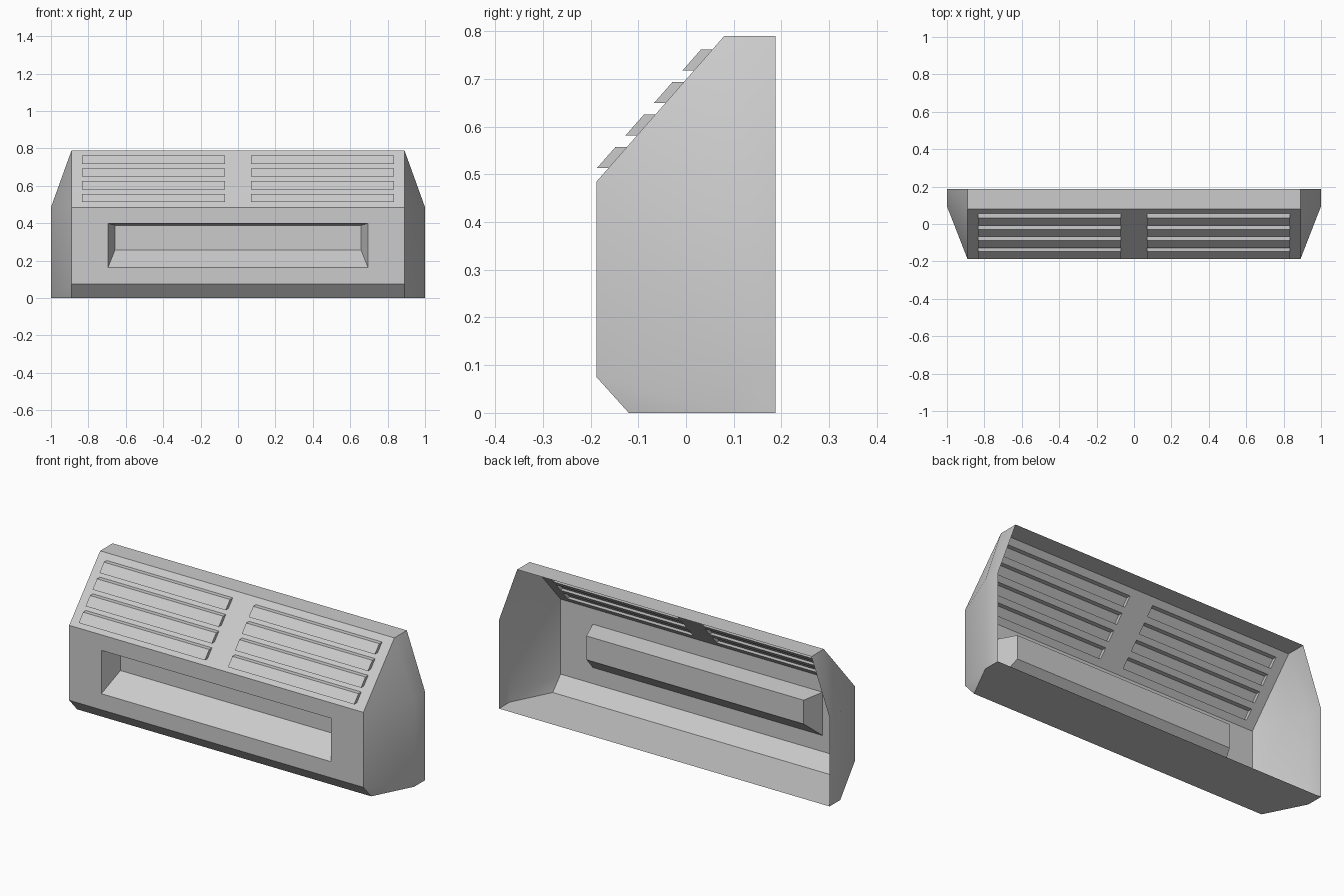
import bpy, bmesh, math
from mathutils import Vector

if "Cube" in bpy.data.objects:
    bpy.data.objects.remove(bpy.data.objects["Cube"])

BACK, FRONT, KNEE = 0.1875, -0.1875, 0.095   # y positions
Z1, Z2, TOP = 0.075, 0.485, 0.79             # chamfer, slope start, top
TOP_Y = 0.08


def slope_y(z):
    return FRONT + max(0, z - Z2) * (TOP_Y - FRONT) / (TOP - Z2)


def make(name, faces, ref, sign=1, smooth=False):
    """Object from polygons, normals turned away from (or towards) ref."""
    bm = bmesh.new()
    for pts in faces:
        bm.faces.new([bm.verts.new(p) for p in pts])
    bmesh.ops.remove_doubles(bm, verts=bm.verts[:], dist=1e-5)
    bm.normal_update()
    for f in bm.faces:
        if sign * f.normal.dot(f.calc_center_median() - Vector(ref)) < 0:
            f.normal_flip()
    me = bpy.data.meshes.new(name)
    bm.to_mesh(me)
    bm.free()
    ob = bpy.data.objects.new(name, me)
    bpy.context.collection.objects.link(ob)
    if smooth:
        bpy.ops.object.select_all(action='DESELECT')
        bpy.context.view_layer.objects.active = ob
        ob.select_set(True)
        bpy.ops.object.shade_smooth_by_angle(angle=math.radians(30))
    return ob


def grid(xs, zs, hole):
    """Panel of cells on the front/slope surface, leaving holes."""
    return [[(xs[i], slope_y(zs[j]), zs[j]), (xs[i + 1], slope_y(zs[j]), zs[j]),
             (xs[i + 1], slope_y(zs[j + 1]), zs[j + 1]), (xs[i], slope_y(zs[j + 1]), zs[j + 1])]
            for i in range(len(xs) - 1) for j in range(len(zs) - 1) if not hole(i, j)]


def frustum(a, b):
    """Side walls between loops a and b, plus cap on b."""
    n = len(a)
    return [[a[i], a[(i + 1) % n], b[(i + 1) % n], b[i]] for i in range(n)] + [b]


CENTRE = (0, 0.1, 0.35)

# Side panels, each folded from back edge to front corner
for s, side in ((-1, "left_side"), (1, "right_side")):
    rings = [[(s, BACK, z), (s, KNEE, z), (s * 0.89, y, z)]
             for z, y in ((0, -0.12), (Z1, FRONT), (Z2, FRONT))]
    faces = [[a[i], a[i + 1], b[i + 1], b[i]]
             for a, b in zip(rings, rings[1:]) for i in range(2)]
    t_back, t_front = (s * 0.89, BACK, TOP), (s * 0.89, TOP_Y, TOP)
    r = rings[2]
    faces += [[r[0], r[1], t_front, t_back], [r[1], r[2], t_front]]
    make(side, faces, CENTRE, smooth=True)

# Floor, bottom chamfer and top strip
make("floor", [[(-1, BACK, 0), (-1, KNEE, 0), (-0.89, -0.12, 0),
                (0.89, -0.12, 0), (1, KNEE, 0), (1, BACK, 0)]], CENTRE)
make("bottom_chamfer", [[(-0.89, -0.12, 0), (0.89, -0.12, 0),
                         (0.89, FRONT, Z1), (-0.89, FRONT, Z1)]], CENTRE)
make("top_strip", [[(-0.89, TOP_Y, TOP), (0.89, TOP_Y, TOP),
                    (0.89, BACK, TOP), (-0.89, BACK, TOP)]], CENTRE)

# Front panel with opening
make("front_panel", grid([-0.89, -0.695, 0.695, 0.89], [Z1, 0.163, 0.4, Z2],
                         lambda i, j: i == 1 and j == 1), CENTRE)

# Recess behind the opening
def rect(x, y, z0, z1):
    return [(-x, y, z0), (x, y, z0), (x, y, z1), (-x, y, z1)]

make("outlet_recess", frustum(rect(0.695, FRONT, 0.163, 0.4),
                              rect(0.657, FRONT + 0.11, 0.258, 0.388)),
     (0, FRONT + 0.03, 0.32), sign=-1)

# Sloped panel with louver slots
rows = [(0.513 + 0.0683 * k, 0.557 + 0.0683 * k) for k in range(4)]
zs = [Z2] + [z for row in rows for z in row] + [TOP]
make("sloped_panel", grid([-0.89, -0.833, -0.07, 0.07, 0.833, 0.89], zs,
                          lambda i, j: i in (1, 3) and j % 2 == 1), CENTRE)

# Hollow louvers pushed forward out of the slots
for s, side in ((-1, "left"), (1, "right")):
    for k, (z0, z1) in enumerate(rows):
        base = [(s * x, slope_y(z), z) for x, z in
                ((0.07, z0), (0.833, z0), (0.833, z1), (0.07, z1))]
        outer = [(x, y - 0.024, z) for x, y, z in base]
        zm = (z0 + z1) / 2
        make(f"louver_{side}_{k + 1}", frustum(base, outer),
             (s * 0.4515, slope_y(zm) - 0.012, zm))
